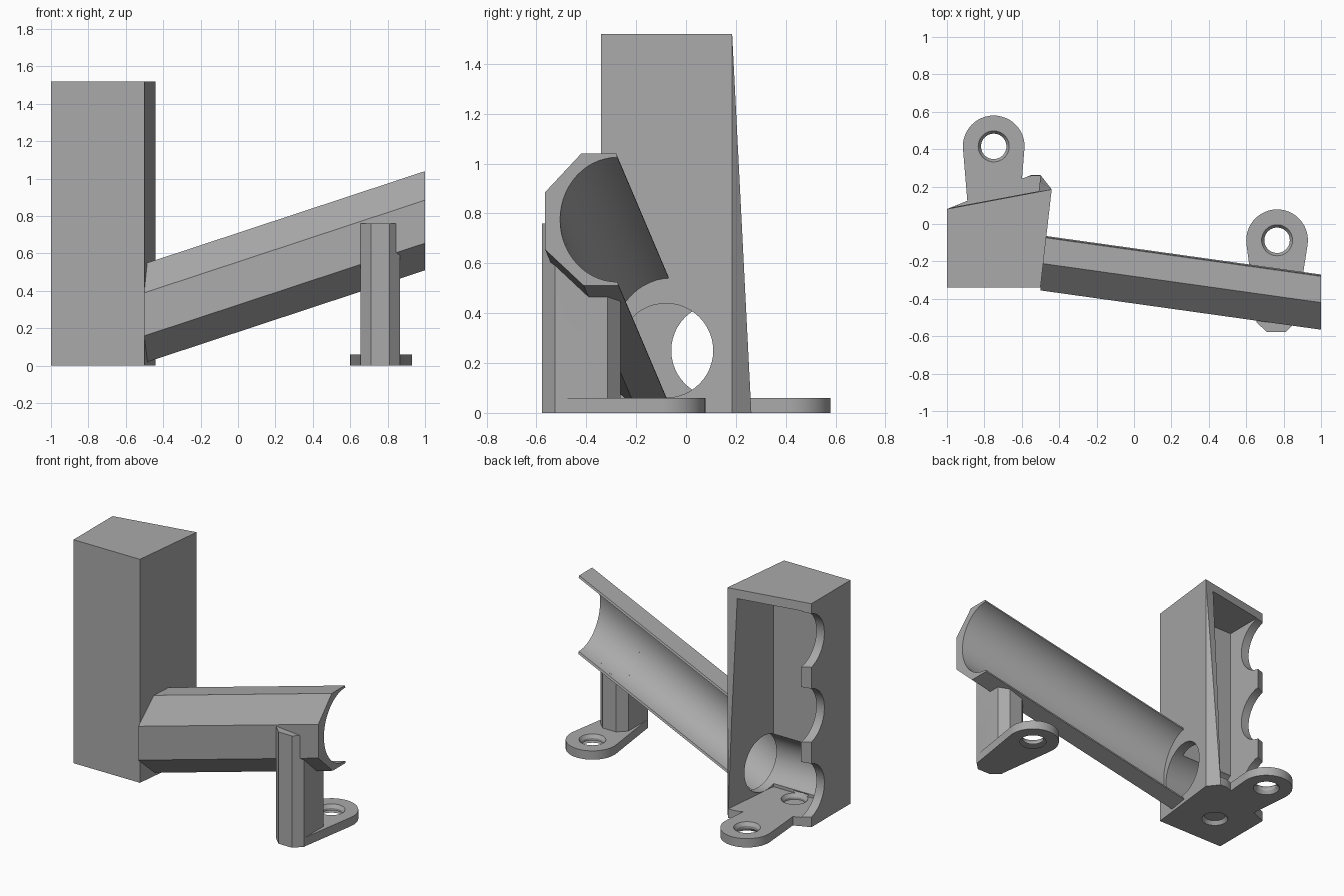
import bpy, bmesh, math
from mathutils import Vector, Matrix

cube = bpy.data.objects.get("Cube")
if cube:
    bpy.data.objects.remove(cube, do_unlink=True)

grey = bpy.data.materials.new("plain_grey")
grey.use_nodes = True
COLOUR = (0.4, 0.4, 0.4, 1)
grey.diffuse_color = COLOUR
grey.node_tree.nodes["Principled BSDF"].inputs["Base Color"].default_value = COLOUR


def finish(name, bm):
    bmesh.ops.recalc_face_normals(bm, faces=bm.faces)
    mesh = bpy.data.meshes.new(name)
    bm.to_mesh(mesh)
    bm.free()
    mesh.materials.append(grey)
    ob = bpy.data.objects.new(name, mesh)
    bpy.context.collection.objects.link(ob)
    return ob


def hull(name, points):
    bm = bmesh.new()
    for p in points:
        bm.verts.new(p)
    bmesh.ops.convex_hull(bm, input=bm.verts)
    bmesh.ops.dissolve_limit(bm, angle_limit=0.01, verts=bm.verts, edges=bm.edges)
    return finish(name, bm)


def at(outline, z):
    return [(x, y, z) for x, y in outline]


def prism(name, outline, low, high):
    return hull(name, at(outline, low) + at(outline, high))


def rod(name, start, end, r1, r2=None, sides=48):
    start, end = Vector(start), Vector(end)
    axis = end - start
    turn = axis.to_track_quat('Z', 'Y').to_matrix().to_4x4()
    bm = bmesh.new()
    bmesh.ops.create_cone(bm, cap_ends=True, segments=sides, radius1=r1,
                          radius2=r1 if r2 is None else r2, depth=axis.length,
                          matrix=Matrix.Translation((start + end) / 2) @ turn)
    return finish(name, bm)


def combine(target, other, operation):
    mod = target.modifiers.new("combine", 'BOOLEAN')
    mod.operation, mod.object, mod.solver = operation, other, 'EXACT'
    bpy.context.view_layer.objects.active = target
    bpy.ops.object.modifier_apply(modifier=mod.name)
    bpy.data.objects.remove(other, do_unlink=True)


def circle(cx, cy, r, n=48):
    return [(cx + r * math.cos(math.tau * i / n), cy + r * math.sin(math.tau * i / n))
            for i in range(n)]


def screw_hole(target, x, y):
    combine(target, rod("bore", (x, y, -0.1), (x, y, 0.1), 0.068), 'DIFFERENCE')
    for low, high, r1, r2 in ((0.035, 0.075, 0.066, 0.093), (-0.015, 0.025, 0.093, 0.066)):
        combine(target, rod("sink", (x, y, low), (x, y, high), r1, r2), 'DIFFERENCE')


PLATE = 0.06
TOP = 1.52

# Tower: tapered block with a mounting tab, hollowed from the back
A, B, C, D = (-1, -0.34), (-0.5, -0.34), (-0.44, 0.185), (-1, 0.08)
tower = hull("tower", at([A, B, C, D], TOP)
             + at([A, B, C, (-0.5, 0.262), (-0.55, 0.262), D], 0))
tab = prism("tab", circle(-0.75, 0.415, 0.165) + [(-0.885, 0.05), (-0.615, 0.05)], 0, PLATE)
combine(tower, tab, 'UNION')
cavity = prism("cavity", [(-0.94, -0.165), (-0.543, -0.165), (-0.5, 0.262),
                          (-0.5, 0.8), (-0.94, 0.8)], PLATE, TOP - 0.06)
combine(tower, cavity, 'DIFFERENCE')

# Outlet bore through the inner side wall, and scallops on the far side wall
combine(tower, rod("outlet", (-0.94, -0.08, 0.25), (-0.3, -0.08, 0.25), 0.189), 'DIFFERENCE')
for i in range(3):
    z = 0.25 + 0.51 * i
    combine(tower, rod("scallop", (-1.1, 0.13, z), (-0.9, 0.13, z), 0.189), 'DIFFERENCE')
for y in (0.415, -0.095):
    screw_hole(tower, -0.75, y)

# Trough: faceted outside, round inside, sheared along its slope
SLOPE = Vector((1, -0.14, 0.33))
MID_Y, MID_Z, RY, RZ = -0.275, 0.775, 0.23, 0.25


def channel(first, last, n):
    return [(MID_Y + RY * math.cos(a), MID_Z + RZ * math.sin(a))
            for a in (first + (last - first) * i / n for i in range(n + 1))]


def section(points, x):
    return [Vector((1, y, z)) + SLOPE * (x - 1) for y, z in points]


profile = [(-0.28, 1.04), (-0.42, 1.04), (-0.565, 0.885), (-0.565, 0.655),
           (-0.41, 0.51), (-0.27, 0.51)]
profile += reversed(channel(math.pi / 2, math.pi * 1.5, 28))
bm = bmesh.new()
ends = [[bm.verts.new(p) for p in section(profile, x)] for x in (-0.5, 1)]
for ring in ends:
    bm.faces.new(ring)
for i in range(len(profile)):
    bm.faces.new((ends[0][i - 1], ends[0][i], ends[1][i], ends[1][i - 1]))
trough = finish("trough", bm)

# Support post: chamfered column on a foot, cut away along the channel
post = prism("support_post", [(0.76 + sx * x, -0.42 + sy * y) for sx in (-1, 1)
             for sy in (-1, 1) for x, y in ((0.105, 0.105), (0.05, 0.158))], 0, 0.76)
foot = prism("foot", circle(0.765, -0.087, 0.165) + [(0.656, -0.52), (0.864, -0.52)], 0, PLATE)
combine(post, foot, 'UNION')
oval = channel(0, math.tau * 47 / 48, 47)
combine(post, hull("groove", section(oval, 0.4) + section(oval, 1.1)), 'DIFFERENCE')
screw_hole(post, 0.765, -0.087)

# Smooth the round surfaces and keep the hard edges
bpy.ops.object.select_all(action='DESELECT')
for ob in (tower, trough, post):
    ob.select_set(True)
bpy.context.view_layer.objects.active = tower
bpy.ops.object.shade_smooth_by_angle(angle=math.radians(25))
